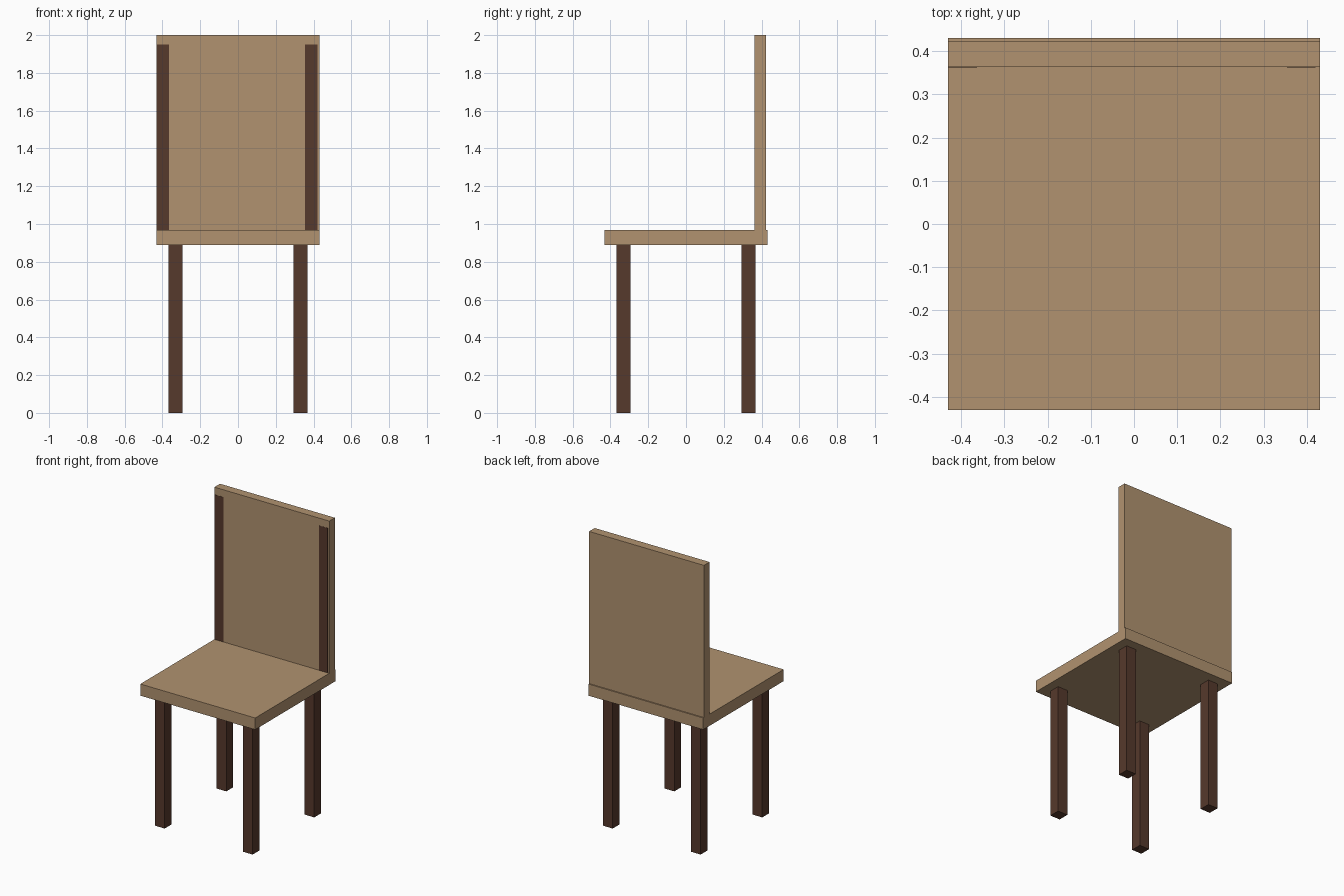
import bpy
from mathutils import Vector

cube = bpy.data.objects.get("Cube")
if cube:
    bpy.data.objects.remove(cube, do_unlink=True)


def material(name, colour):
    m = bpy.data.materials.new(name)
    m.use_nodes = True
    m.diffuse_color = colour
    m.node_tree.nodes["Principled BSDF"].inputs["Base Color"].default_value = colour
    return m


def box(name, low, high, mat):
    low, high = Vector(low), Vector(high)
    bpy.ops.mesh.primitive_cube_add(size=1)
    ob = bpy.context.object
    ob.name = ob.data.name = name
    for v in ob.data.vertices:
        v.co = (low + high) / 2 + v.co * (high - low)
    ob.data.materials.append(mat)
    return ob


tan = material("light wood", (0.44, 0.29, 0.162, 1))
brown = material("dark wood", (0.093, 0.041, 0.025, 1))

HALF = 0.431
SEAT_BOTTOM, SEAT_TOP = 0.889, 0.968
BACK_FRONT, BACK_REAR = 0.363, 0.423

# Seat and backrest
box("seat", (-HALF, -HALF, SEAT_BOTTOM), (HALF, HALF, SEAT_TOP), tan)
box("backrest", (-HALF, BACK_FRONT, SEAT_TOP), (HALF, BACK_REAR, 2), tan)

# Four square legs
LEG, R = 0.33, 0.037
for side, sx in (("right", -1), ("left", 1)):
    for end, sy in (("front", -1), ("back", 1)):
        x, y = sx * LEG, sy * LEG
        box(f"{end}_{side}_leg", (x - R, y - R, 0), (x + R, y + R, SEAT_BOTTOM), brown)

# Dark posts set into the backrest, just showing on its front
for side, x in (("right", -0.43), ("left", 0.354)):
    box(f"{side}_back_post", (x, BACK_FRONT - 0.001, SEAT_TOP),
        (x + 0.066, BACK_REAR - 0.005, 1.95), brown)
